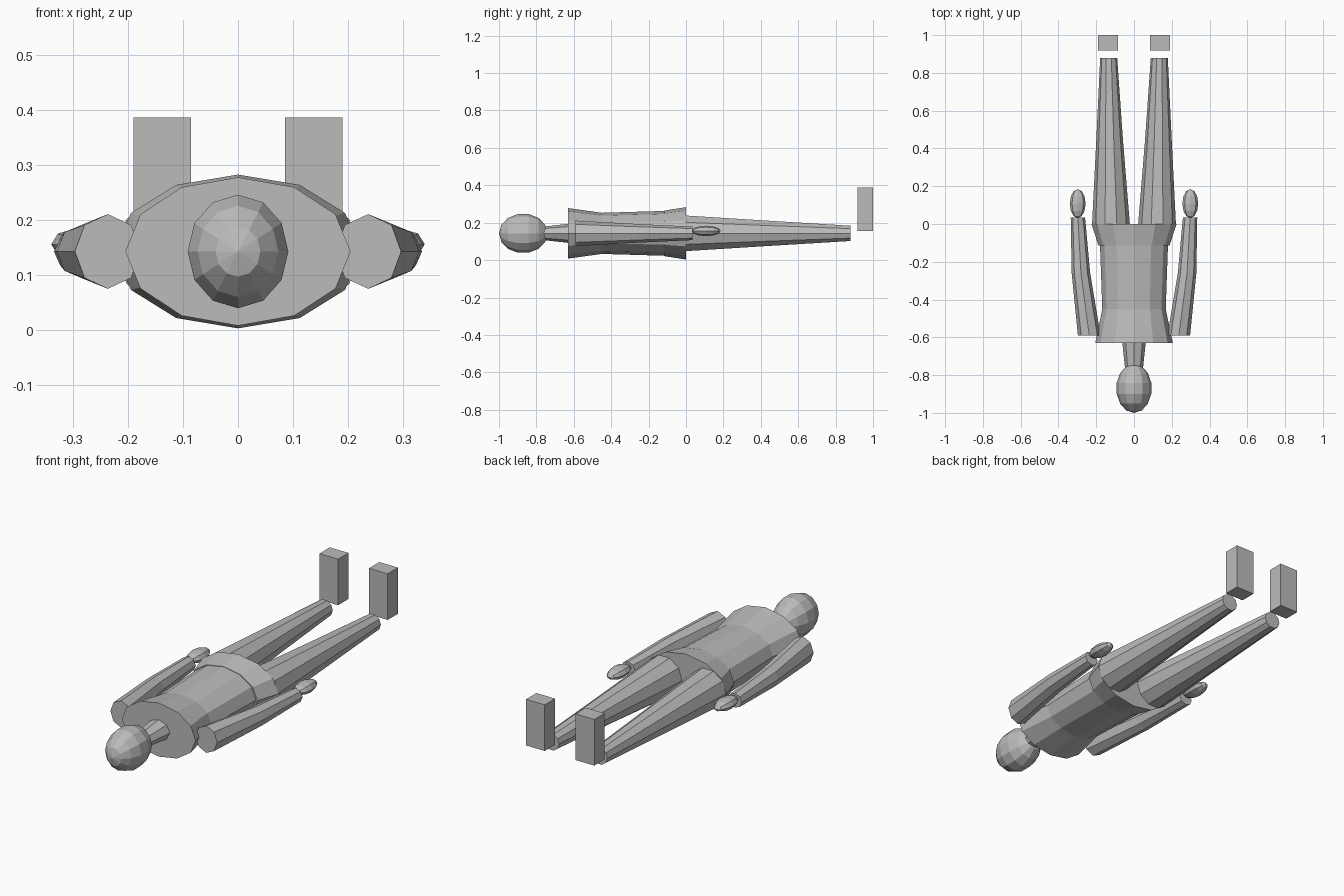
import bpy, bmesh
from math import cos, sin, tau
from mathutils import Matrix

cube = bpy.data.objects.get("Cube")
if cube:
    bpy.data.objects.remove(cube, do_unlink=True)

grey = bpy.data.materials.new("plain grey")
grey.use_nodes = True
COLOR = (0.5, 0.5, 0.5, 1)
grey.diffuse_color = COLOR
grey.node_tree.nodes["Principled BSDF"].inputs["Base Color"].default_value = COLOR
MID = 0.143  # height of the body axis


def finish(name, bm):
    bmesh.ops.recalc_face_normals(bm, faces=bm.faces)
    mesh = bpy.data.meshes.new(name)
    bm.to_mesh(mesh)
    bm.free()
    mesh.materials.append(grey)
    obj = bpy.data.objects.new(name, mesh)
    bpy.context.collection.objects.link(obj)
    return obj


def loft(name, sides, sections, z=MID):
    """Capped tube along y; each section is (y, centre x, x radius, z radius)."""
    bm = bmesh.new()
    rings = []
    for y, cx, rx, rz in sections:
        angles = [tau * i / sides for i in range(sides)]
        rings.append([bm.verts.new((cx + rx * cos(a), y, z + rz * sin(a))) for a in angles])
    for a, b in zip(rings, rings[1:]):
        for i in range(sides):
            j = (i + 1) % sides
            bm.faces.new((a[i], a[j], b[j], b[i]))
    bm.faces.new(rings[0])
    bm.faces.new(rings[-1])
    return finish(name, bm)


def ellipsoid(name, centre, radii, segments, rings):
    bm = bmesh.new()
    bmesh.ops.create_uvsphere(bm, u_segments=segments, v_segments=rings, radius=1)
    bm.transform(Matrix.Translation(centre) @ Matrix.Diagonal((*radii, 1))
                 @ Matrix.Rotation(tau / 4, 4, "X"))
    return finish(name, bm)


def box(name, centre, size):
    bm = bmesh.new()
    bmesh.ops.create_cube(bm, size=1)
    bm.transform(Matrix.Translation(centre) @ Matrix.Diagonal((*size, 1)))
    return finish(name, bm)


# Head and neck
ellipsoid("head", (0, -0.87, MID), (0.094, 0.13, 0.106), 12, 7)
loft("neck", 8, [(-0.76, 0, 0.048, 0.036), (-0.62, 0, 0.063, 0.052)])

# Torso
loft("chest", 12, [(-0.63, 0, 0.205, 0.135), (-0.45, 0, 0.168, 0.11)])
loft("abdomen", 12, [(-0.45, 0, 0.168, 0.11), (-0.11, 0, 0.18, 0.12)])
loft("pelvis", 12, [(-0.115, 0, 0.188, 0.122), (0, 0, 0.225, 0.14)])

# Limbs
for side, s in (("left", 1), ("right", -1)):
    shoulder = (-0.59, s * 0.237, 0.06, 0.068)
    elbow = (-0.26, s * 0.281, 0.049, 0.05)
    wrist = (0.035, s * 0.297, 0.038, 0.036)
    loft(side + "_upper_arm", 8, [shoulder, elbow])
    loft(side + "_forearm", 8, [elbow, wrist])
    ellipsoid(side + "_hand", (s * 0.298, 0.108, 0.156), (0.042, 0.077, 0.028), 8, 6)
    hip = (0, s * 0.122, 0.1, 0.1)
    knee = (0.44, s * 0.129, 0.071, 0.071)
    ankle = (0.88, s * 0.134, 0.045, 0.043)
    loft(side + "_thigh", 10, [hip, knee])
    loft(side + "_shin", 10, [knee, ankle])
    box(side + "_foot", (s * 0.138, 0.959, 0.271), (0.104, 0.082, 0.232))
